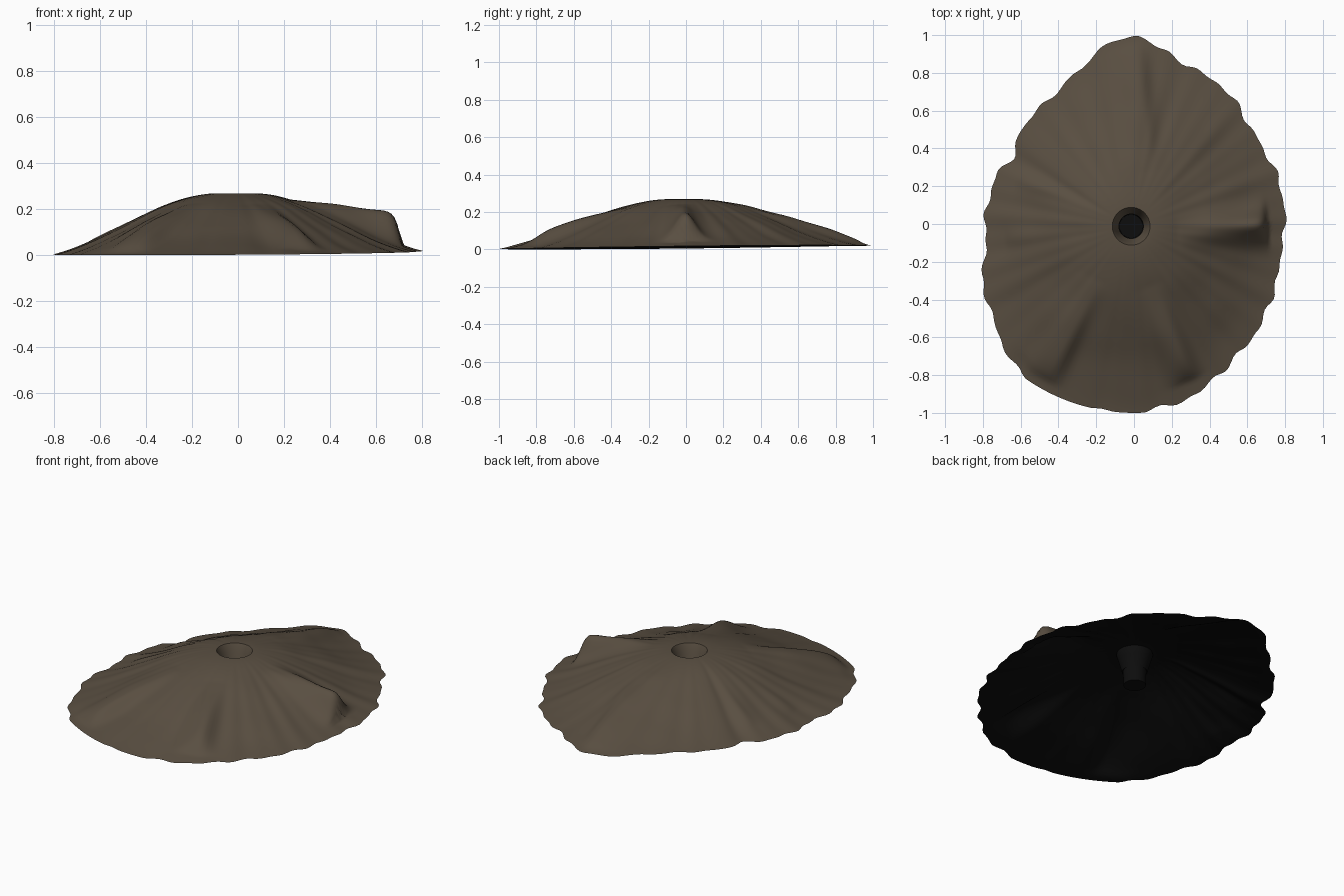
import bpy
import bmesh
from math import sin, cos, pi, radians, exp
from mathutils import Vector, noise

if "Cube" in bpy.data.objects:
    bpy.data.objects.remove(bpy.data.objects["Cube"])

SEGMENTS, RINGS = 216, 52
HOLE = Vector((-0.015, -0.012))
HOLE_RADIUS, TOP, LINING = 0.1, 0.268, 0.006

# Outline radius in hundredths, every ten degrees from +x
OUTLINE = [80, 80, 80, 79, 80, 84, 87, 88, 93, 100, 95, 86, 81, 79, 78, 73, 77, 78,
           79, 79, 86, 88, 93, 98, 102, 101, 100, 100, 98, 96, 91, 88, 86, 83, 81, 79]

# Ridges: start, end, height, left width, right width, sharpness of the end
RIDGES = [((.23, -.04), (.71, 0), .145, .075, .08, 24),
          ((.09, .28), (.01, .97), .06, .12, .05, 4),
          ((-.19, -.3), (-.46, -.84), .085, .05, .14, 5),
          ((.09, -.33), (.3, -.83), .085, .06, .09, 6),
          ((-.3, -.04), (-.68, -.08), .025, .06, .06, 4),
          ((-.3, .16), (-.62, .22), .02, .05, .06, 4)]


def material(name, colour):
    mat = bpy.data.materials.new(name)
    mat.use_nodes = True
    mat.diffuse_color = (*colour, 1)
    shader = mat.node_tree.nodes["Principled BSDF"]
    shader.inputs["Base Color"].default_value = (*colour, 1)
    shader.inputs["Roughness"].default_value = 0.9
    return mat


def direction(i):
    angle = 2 * pi * i / SEGMENTS
    return Vector((cos(angle), sin(angle)))


def outline_radius(i):
    # Smooth the sampled outline and add small ragged scallops
    place = i * len(OUTLINE) / SEGMENTS
    k = int(place)
    f = place - k
    f = f * f * (3 - 2 * f)
    a, b = OUTLINE[k], OUTLINE[(k + 1) % len(OUTLINE)]
    angle = 2 * pi * i / SEGMENTS
    ragged = 0.007 * sin(23 * angle) + 0.005 * sin(37 * angle + 1)
    return min(1, (a + (b - a) * f) / 100 + ragged)


def ridge_height(p):
    total = 0
    for start, end, height, left, right, sharp in RIDGES:
        a = Vector(start)
        axis = Vector(end) - a
        u = (p - a).dot(axis) / axis.length_squared
        if 0 < u < 1:
            v = axis.normalized().cross(p - a)
            width = left if v > 0 else right
            total += height * u * (1 - u ** sharp) * exp(-(v / width) ** 2)
    return total


def mound_ring(s):
    ring = []
    for i in range(SEGMENTS):
        d = direction(i)
        p = (HOLE + d * HOLE_RADIUS).lerp(d * outline_radius(i), s)
        base = 0.011 - 0.011 * cos(2 * pi * i / SEGMENTS - radians(235))
        fall = ((1 + cos(pi * s)) / 2 + 1 - s ** 1.35) / 2
        lumps = noise.noise(Vector((p.x * 5, p.y * 5, 0))) * 0.03 * s * (1 - s)
        z = base + (TOP - base) * fall + lumps + ridge_height(p) * min(1, (1 - s) * 12)
        ring.append(Vector((p.x, p.y, z)))
    return ring


def round_ring(radius, z):
    return [(HOLE + direction(i) * radius).to_3d() + Vector((0, 0, z))
            for i in range(SEGMENTS)]


def build(name, rings, mat, cap=False, flip=False):
    # Bridge the rings, listed from the inside out
    bm = bmesh.new()
    loops = [[bm.verts.new(p) for p in ring] for ring in rings]
    for inner, outer in zip(loops, loops[1:]):
        for i in range(SEGMENTS):
            j = (i + 1) % SEGMENTS
            face = bm.faces.new((inner[i], outer[i], outer[j], inner[j]))
            if flip:
                face.normal_flip()
    if cap:
        bm.faces.new(loops[0])
    mesh = bpy.data.meshes.new(name)
    bm.to_mesh(mesh)
    bm.free()
    mesh.materials.append(mat)
    obj = bpy.data.objects.new(name, mesh)
    bpy.context.collection.objects.link(obj)
    bpy.context.view_layer.objects.active = obj
    obj.select_set(True)
    bpy.ops.object.shade_smooth_by_angle(angle=radians(50))
    obj.select_set(False)


earth = material("brown earth", (0.1, 0.077, 0.053))
dark = material("black hollow", (0.004, 0.004, 0.004))

# Mound with the funnel mouth of the hole
steps = [k / RINGS for k in range(RINGS + 1)]
funnel = [(0.065, 0.15), (0.072, 0.18), (0.085, 0.225), (0.096, 0.26)]
slope = [mound_ring(s) for s in steps]
build("mound", [round_ring(r, z) for r, z in funnel] + slope, earth)

# Dark inner skin, meeting the mound at its rim
skin = [[p - Vector((0, 0, LINING * (1 - s))) for p in ring]
        for s, ring in zip(steps, slope)]
collar = [round_ring(r + LINING, z - LINING) for r, z in funnel]
build("underside", collar + skin, dark, flip=True)

# Closed shaft below the mouth
build("hole_shaft", [round_ring(0.062, 0.06), round_ring(0.065, 0.15),
                     round_ring(0.065 + LINING, 0.15)], dark, cap=True)
